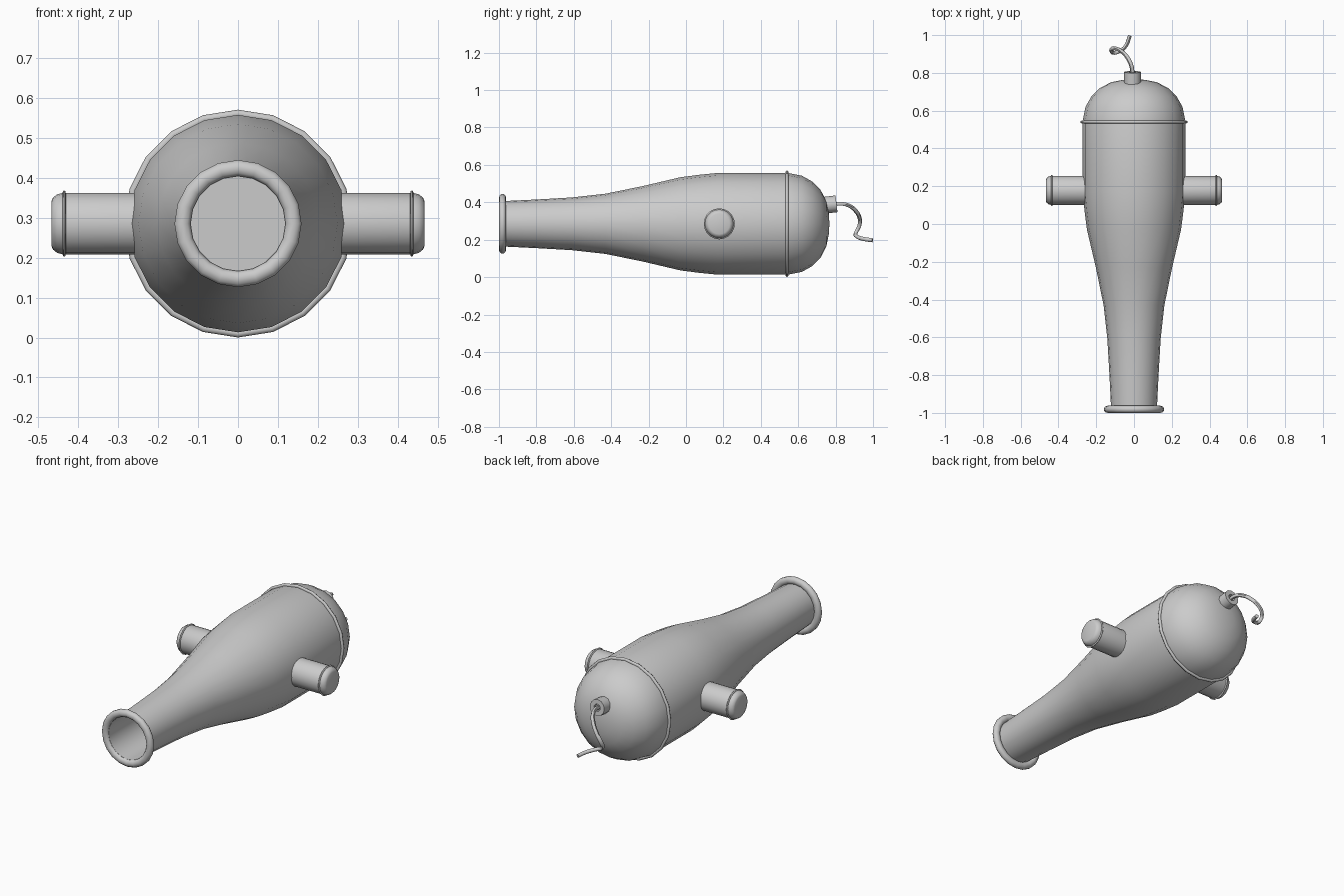
import bpy, bmesh, math
from mathutils import Vector, Matrix

if "Cube" in bpy.data.objects:
    bpy.data.objects.remove(bpy.data.objects["Cube"])

ZC = 0.285  # height of the barrel axis


def revolve(name, profile, origin, axis, sides=20, closed=False, angle=35):
    """Turn (distance along axis, radius) points into a lathed object."""
    z = Vector(axis).normalized()
    side = Vector((0, 0, 1)) - z * z.z
    side.normalize()
    other = z.cross(side)
    o = Vector(origin)
    bm = bmesh.new()
    rings = []
    for d, r in profile:
        if r < 1e-6:
            rings.append([bm.verts.new(o + z * d)] * sides)
            continue
        ring = []
        for i in range(sides):
            a = 2 * math.pi * i / sides
            ring.append(bm.verts.new(o + z * d + side * (r * math.cos(a)) + other * (r * math.sin(a))))
        rings.append(ring)
    pairs = list(zip(rings, rings[1:]))
    if closed:
        pairs.append((rings[-1], rings[0]))
    for a, b in pairs:
        for i in range(sides):
            j = (i + 1) % sides
            quad = list(dict.fromkeys((a[i], a[j], b[j], b[i])))
            bm.faces.new(quad)
    bmesh.ops.recalc_face_normals(bm, faces=bm.faces)
    mesh = bpy.data.meshes.new(name)
    bm.to_mesh(mesh)
    bm.free()
    ob = bpy.data.objects.new(name, mesh)
    bpy.context.collection.objects.link(ob)
    smooth(ob, angle)
    return ob


def smooth(ob, angle):
    bpy.ops.object.select_all(action='DESELECT')
    ob.select_set(True)
    bpy.context.view_layer.objects.active = ob
    bpy.ops.object.shade_smooth_by_angle(angle=math.radians(angle))


def oval(d, r, half_d, half_r, n=10):
    return [(d + half_d * math.cos(2 * math.pi * i / n),
             r + half_r * math.sin(2 * math.pi * i / n)) for i in range(n)]


# Barrel: bore floor, bore wall, swelling outside, domed breech
revolve("barrel", [
    (-0.35, 0), (-0.35, 0.118), (-0.985, 0.118), (-0.985, 0.121), (-0.80, 0.130),
    (-0.61, 0.141), (-0.43, 0.161), (-0.23, 0.202), (-0.03, 0.249),
    (0.07, 0.262), (0.17, 0.272), (0.545, 0.272), (0.62, 0.257), (0.675, 0.226),
    (0.72, 0.18), (0.75, 0.122), (0.763, 0.06), (0.767, 0)], (0, 0, ZC), (0, 1, 0))

# Rolled lip at the muzzle and thin band at the breech
revolve("muzzle_lip", oval(-0.981, 0.139, 0.019, 0.021), (0, 0, ZC), (0, 1, 0),
        closed=True, angle=60)
revolve("breech_band", oval(0.54, 0.275, 0.008, 0.010, 8), (0, 0, ZC), (0, 1, 0),
        closed=True, angle=60)

# Side trunnions with rounded ends and thin bands
for s, tag in ((1, "right"), (-1, "left")):
    origin = (0, 0.178, ZC)
    revolve("trunnion_" + tag, [(0.22, 0), (0.22, 0.077), (0.438, 0.077), (0.453, 0.073),
            (0.463, 0.065), (0.467, 0.055), (0.467, 0)], origin, (s, 0, 0))
    revolve("trunnion_band_" + tag, oval(0.435, 0.077, 0.004, 0.006, 8), origin, (s, 0, 0),
            closed=True, angle=60)

# Fuse socket on the back of the dome
revolve("fuse_socket", [(-0.06, 0), (-0.06, 0.045), (0.025, 0.045), (0.025, 0.02),
        (0.01, 0.018), (0.01, 0)], (-0.008, 0.78, 0.389), (0, 1, 0.12), sides=12)

# Curling fuse cord
path = [(-0.008, 0.78, 0.387), (-0.012, 0.83, 0.392), (-0.028, 0.87, 0.383),
        (-0.055, 0.905, 0.357), (-0.095, 0.929, 0.313), (-0.118, 0.926, 0.272),
        (-0.112, 0.907, 0.233), (-0.075, 0.915, 0.216), (-0.042, 0.945, 0.205),
        (-0.022, 0.997, 0.197)]
curve = bpy.data.curves.new("fuse_cord", 'CURVE')
curve.dimensions = '3D'
curve.bevel_depth = 0.011
curve.bevel_resolution = 1
curve.resolution_u = 3
curve.use_fill_caps = True
spline = curve.splines.new('BEZIER')
spline.bezier_points.add(len(path) - 1)
for p, co in zip(spline.bezier_points, path):
    p.co = co
    p.handle_left_type = p.handle_right_type = 'AUTO'
cord = bpy.data.objects.new("fuse_cord", curve)
bpy.context.collection.objects.link(cord)
bpy.ops.object.select_all(action='DESELECT')
cord.select_set(True)
bpy.context.view_layer.objects.active = cord
bpy.ops.object.convert(target='MESH')
smooth(bpy.context.view_layer.objects.active, 60)
